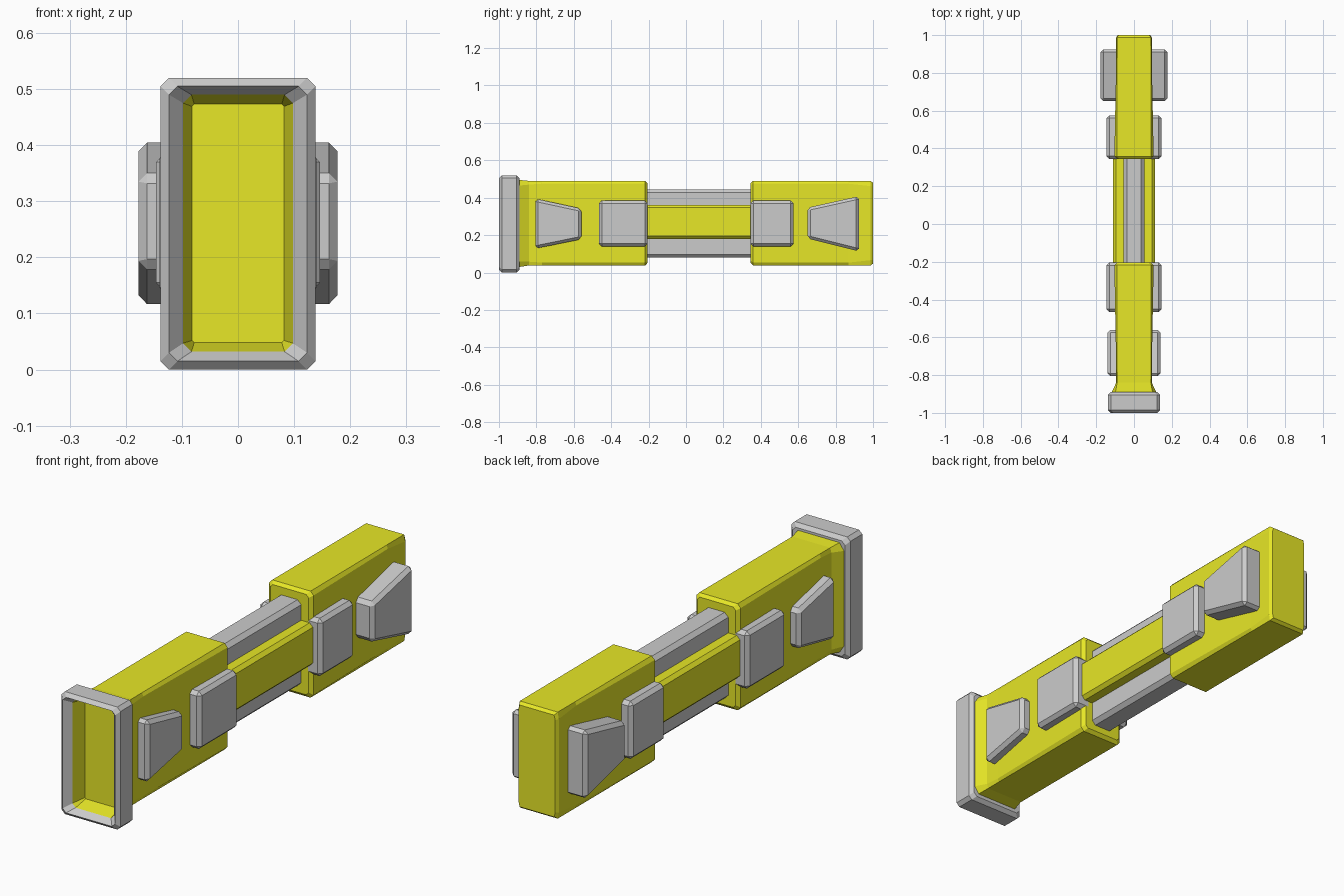
import bpy, bmesh

if "Cube" in bpy.data.objects:
    bpy.data.objects.remove(bpy.data.objects["Cube"])

yellow = bpy.data.materials.new("yellow_paint")
yellow.diffuse_color = (0.8, 0.8, 0.02, 1)
yellow.use_nodes = True
yellow.node_tree.nodes["Principled BSDF"].inputs["Base Color"].default_value = yellow.diffuse_color


def finish(name, bm, mat=None):
    bmesh.ops.recalc_face_normals(bm, faces=bm.faces[:])
    mesh = bpy.data.meshes.new(name)
    bm.to_mesh(mesh)
    bm.free()
    ob = bpy.data.objects.new(name, mesh)
    bpy.context.collection.objects.link(ob)
    if mat:
        mesh.materials.append(mat)
    return ob


def loft(name, sections, mat=None, closed=False):
    """Loft chamfered rectangles (y, half width, z low, z high, chamfer x, chamfer z)."""
    bm = bmesh.new()
    rings = []
    for y, w, a, b, c, d in sections:
        pts = [(w, a + d), (w, b - d), (w - c, b), (c - w, b),
               (-w, b - d), (-w, a + d), (c - w, a), (w - c, a)]
        rings.append([bm.verts.new((x, y, z)) for x, z in pts])
    pairs = list(zip(rings, rings[1:]))
    if closed:
        pairs.append((rings[-1], rings[0]))
    else:
        bm.faces.new(rings[0])
        bm.faces.new(rings[-1])
    for r, s in pairs:
        for i in range(8):
            j = (i + 1) % 8
            bm.faces.new((r[i], r[j], s[j], s[i]))
    return finish(name, bm, mat)


def side_plate(name, profile, x0, x1, mat=None, bevel=0.015):
    """Extrude a (y, z) profile sideways, bevel it and mirror it across x."""
    bm = bmesh.new()
    f = bm.faces.new([bm.verts.new((x0, y, z)) for y, z in profile])
    ext = bmesh.ops.extrude_face_region(bm, geom=[f])
    for v in ext["geom"]:
        if isinstance(v, bmesh.types.BMVert):
            v.co.x = x1
    ob = finish(name, bm, mat)
    b = ob.modifiers.new("bevel", "BEVEL")
    b.width, b.segments = bevel, 1
    m = ob.modifiers.new("mirror", "MIRROR")
    m.use_axis[0] = True


def box(y0, y1, z0, z1):
    return [(y0, z0), (y1, z0), (y1, z1), (y0, z1)]


# Rim around the open front end
loft("front_rim", [
    (-0.89, 0.098, 0.032, 0.49, 0.015, 0.015),
    (-0.89, 0.123, 0.015, 0.505, 0.015, 0.015),
    (-0.905, 0.138, 0.0, 0.52, 0.015, 0.015),
    (-0.985, 0.138, 0.0, 0.52, 0.015, 0.015),
    (-1.0, 0.123, 0.015, 0.505, 0.015, 0.015),
    (-0.97, 0.098, 0.032, 0.49, 0.015, 0.015)], closed=True)

# Front body with flare and recessed end
loft("front_body", [
    (-0.205, 0.09, 0.052, 0.478, 0.012, 0.012),
    (-0.218, 0.104, 0.038, 0.49, 0.014, 0.015),
    (-0.77, 0.094, 0.038, 0.49, 0.005, 0.015),
    (-0.84, 0.094, 0.038, 0.49, 0.005, 0.02),
    (-0.89, 0.118, 0.03, 0.495, 0.02, 0.03),
    (-0.97, 0.098, 0.032, 0.49, 0.015, 0.015),
    (-0.91, 0.082, 0.048, 0.473, 0.004, 0.004)], yellow)

# Rear body
loft("rear_body", [
    (0.345, 0.09, 0.052, 0.478, 0.012, 0.012),
    (0.358, 0.104, 0.038, 0.49, 0.014, 0.015),
    (0.87, 0.094, 0.038, 0.49, 0.005, 0.015),
    (0.987, 0.094, 0.038, 0.49, 0.005, 0.028),
    (1.0, 0.086, 0.048, 0.48, 0.005, 0.02)], yellow)

# Grey core and yellow side rail bridging the gap
loft("core_bar", [(y, 0.055, 0.08, 0.445, 0.017, 0.017) for y in (-0.25, 0.4)])
side_plate("side_rail", box(-0.3, 0.44, 0.18, 0.362), 0.03, 0.11, yellow)

# Clamp pads either side of the gap
side_plate("front_clamp_pad", box(-0.465, -0.205, 0.14, 0.385), 0.06, 0.146)
side_plate("rear_clamp_pad", box(0.345, 0.575, 0.14, 0.385), 0.06, 0.146)

# Tapered side grips
side_plate("front_side_grip",
           [(-0.805, 0.128), (-0.56, 0.178), (-0.56, 0.342), (-0.805, 0.395)], 0.06, 0.14)
side_plate("rear_side_grip",
           [(0.65, 0.182), (0.925, 0.113), (0.925, 0.408), (0.65, 0.347)], 0.06, 0.177)
